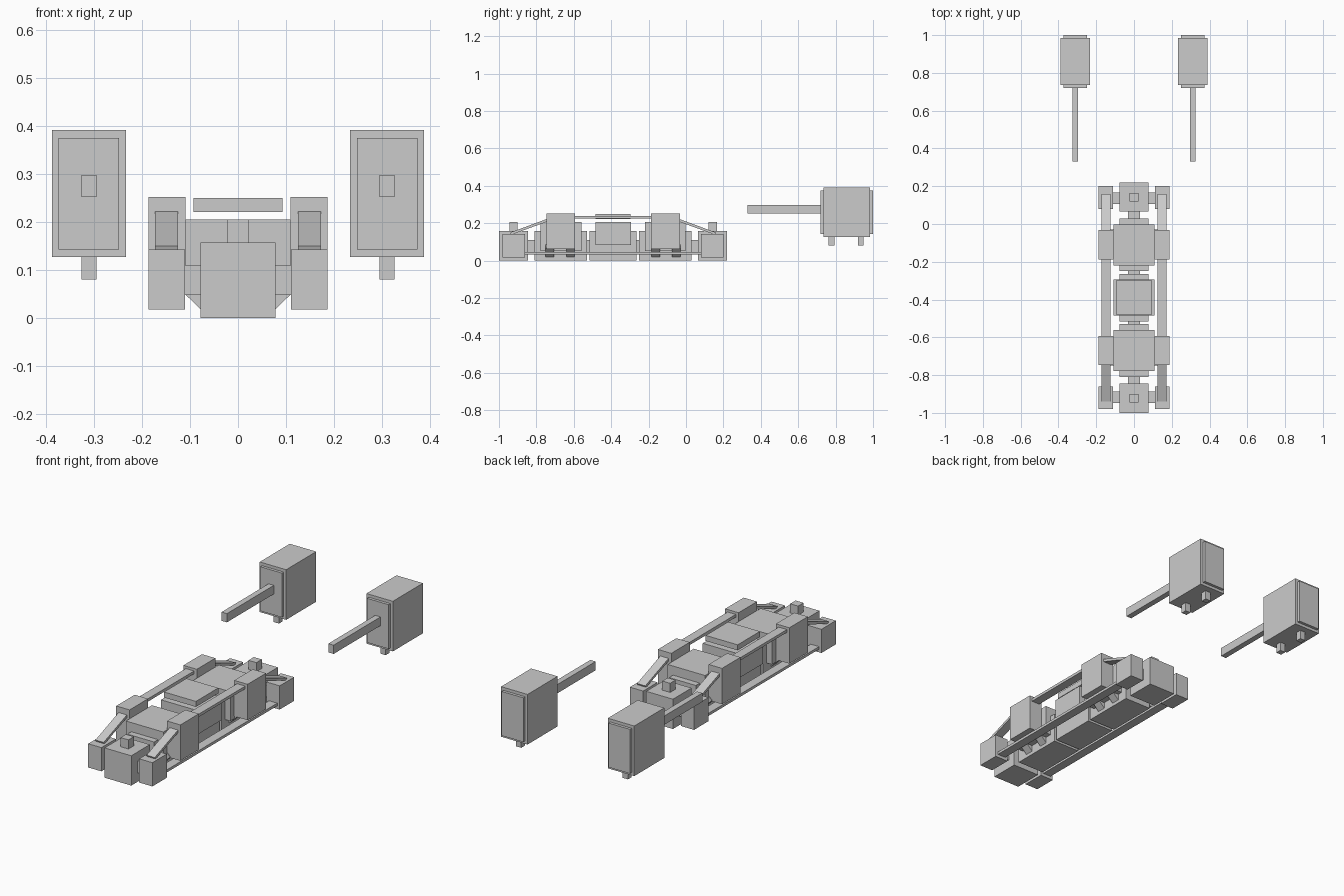
import bpy

if "Cube" in bpy.data.objects:
    bpy.data.objects.remove(bpy.data.objects["Cube"])

MID = -0.39  # fore-aft symmetry plane of the vehicle


def prism(name, quad, axis, lo, hi):
    """Extrude a four point profile along x or y."""
    def place(a, z, t):
        return (t, a, z) if axis == 'x' else (a, t, z)
    verts = [place(a, z, t) for t in (lo, hi) for a, z in quad]
    faces = [(0, 1, 2, 3), (7, 6, 5, 4)]
    faces += [(i, i + 4, (i + 1) % 4 + 4, (i + 1) % 4) for i in range(4)]
    me = bpy.data.meshes.new(name)
    me.from_pydata(verts, [], faces)
    ob = bpy.data.objects.new(name, me)
    bpy.context.collection.objects.link(ob)
    # consistent outward normals
    import bmesh
    bm = bmesh.new()
    bm.from_mesh(me)
    bmesh.ops.recalc_face_normals(bm, faces=bm.faces)
    bm.to_mesh(me)
    bm.free()
    return ob


def box(name, x, y, z):
    return prism(name, [(y[0], z[0]), (y[1], z[0]), (y[1], z[1]), (y[0], z[1])], 'x', *x)


def flip(y):
    return (2 * MID - y[1], 2 * MID - y[0])


def sides(r):
    return [("right", r), ("left", (-r[1], -r[0]))]


def ends(y):
    return [("front", y), ("rear", flip(y))]


# Central spine: end blocks, hull segments and couplings
for e, y in ends((-1.0, -0.845)):
    box(f"{e}_end_block", (-0.078, 0.078), y, (0, 0.157))
for e, y in ends((-0.945, -0.9)):
    box(f"{e}_top_stud", (-0.023, 0.023), y, (0.157, 0.205))
for e, y in ends((-0.81, -0.53)):
    box(f"{e}_hull_core", (-0.078, 0.078), y, (0, 0.157))
for e, y in ends((-0.777, -0.56)):
    box(f"{e}_hull_shell", (-0.109, 0.109), y, (0.05, 0.205))
for e, y in ends((-0.85, -0.805)):
    box(f"{e}_outer_coupling", (-0.031, 0.031), y, (0.047, 0.11))
for e, y in ends((-0.535, -0.51)):
    box(f"{e}_inner_coupling", (-0.031, 0.031), y, (0.047, 0.11))
box("middle_hull_core", (-0.078, 0.078), (-0.515, -0.265), (0, 0.157))
box("middle_hull_shell", (-0.109, 0.109), (-0.485, -0.295), (0.083, 0.205))
box("roof_plate", (-0.093, 0.093), (-0.483, -0.297), (0.221, 0.25))

# Side pods, axles and frame bars
for e, y in ends((-0.98, -0.86)):
    for s, x in sides((0.11, 0.187)):
        box(f"{e}_{s}_corner_pod", x, y, (0.017, 0.142))
for e, y in ends((-0.947, -0.887)):
    for s, x in sides((0.078, 0.11)):
        box(f"{e}_{s}_axle", x, y, (0.047, 0.11))
for e, y in ends((-0.747, -0.593)):
    for s, x in sides((0.109, 0.187)):
        box(f"{e}_{s}_tall_pod", x, y, (0.063, 0.252))
for s, x in sides((0.125, 0.173)):
    box(f"{s}_upper_bar", x, (-0.593, -0.187), (0.224, 0.239))
    box(f"{s}_lower_bar", x, (-0.865, 0.085), (0.033, 0.047))
    slope = [(-0.935, 0.138), (-0.745, 0.207), (-0.745, 0.222), (-0.94, 0.15)]
    prism(f"front_{s}_sloped_bar", slope, 'x', *x)
    prism(f"rear_{s}_sloped_bar", [(2 * MID - a, z) for a, z in slope], 'x', *x)

# Diagonal struts under the tall pods
strut = [(0.075, 0.015), (0.13, 0.068), (0.112, 0.085), (0.06, 0.033)]
for y0 in (-0.75, -0.64):
    for e, y in ends((y0, y0 + 0.045)):
        prism(f"{e}_right_strut", strut, 'y', *y)
        prism(f"{e}_left_strut", [(-a, z) for a, z in strut], 'y', *y)

# Detached cases with rods, end panels and feet
for s, c in (("right", 0.311), ("left", -0.311)):
    box(f"{s}_case", (c - 0.077, c + 0.077), (0.735, 0.985), (0.127, 0.391))
    box(f"{s}_case_end_panels", (c - 0.063, c + 0.063), (0.72, 1.0), (0.142, 0.375))
    box(f"{s}_case_rod", (c - 0.0155, c + 0.0155), (0.33, 0.72), (0.252, 0.298))
    for y in ((0.763, 0.794), (0.919, 0.95)):
        box(f"{s}_case_foot", (c - 0.0155, c + 0.0155), y, (0.08, 0.127))
